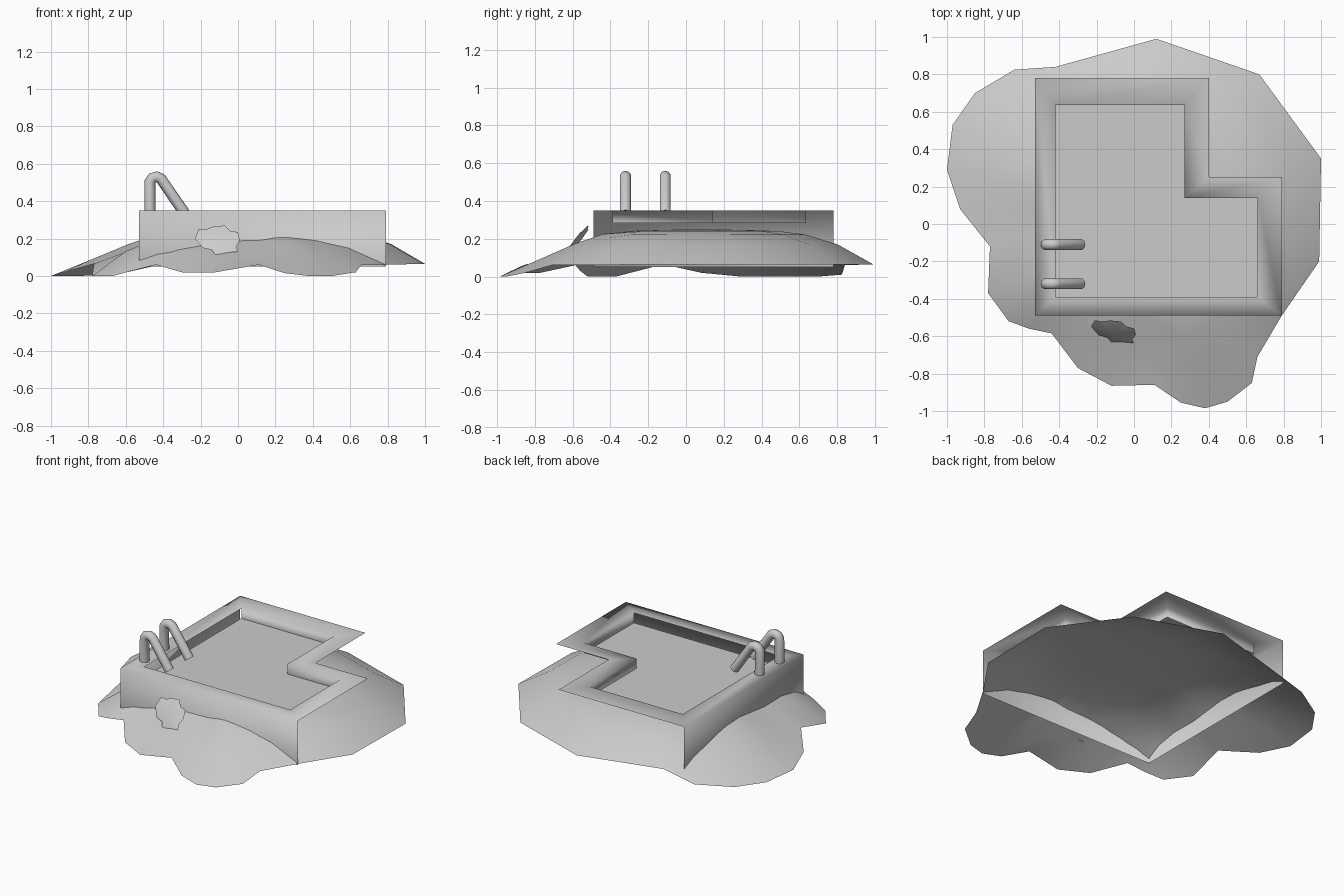
import bpy, math
from mathutils import Vector

if "Cube" in bpy.data.objects:
    bpy.data.objects.remove(bpy.data.objects["Cube"])


def make(name, verts, faces, smooth=True):
    me = bpy.data.meshes.new(name)
    me.from_pydata(verts, [], faces)
    me.update()
    ob = bpy.data.objects.new(name, me)
    bpy.context.collection.objects.link(ob)
    for p in me.polygons:
        p.use_smooth = smooth
    return ob


# Ground mound: border points (x, y, z, steepness of inner slope), counter-clockwise
border = [
    (1, .35, .065, 0), (.67, .80, .065, 0), (.12, .99, .065, 0), (-.42, .84, .06, 0),
    (-.64, .825, .01, .6), (-.85, .70, 0, 1), (-.97, .53, 0, 1), (-1, .29, 0, 1),
    (-.93, .08, .02, 1), (-.77, -.12, .065, .5), (-.78, -.37, 0, .5),
    (-.67, -.52, 0, .4), (-.56, -.56, .03, .3), (-.44, -.585, .06, .25),
    (-.30, -.77, .02, .7), (-.12, -.865, .02, .9), (.11, -.86, .06, .8),
    (.25, -.955, .015, 1), (.38, -.985, 0, 1), (.50, -.95, 0, 1),
    (.63, -.85, .02, .8), (.66, -.71, .06, .4), (.79, -.49, .06, 0), (.99, -.20, .065, 0),
]
cx, cy, top = .10, .05, .25
# rings: (scale, height on gentle side, height on steep side)
rings = [(.3, .247, .243), (.47, .24, .226), (.62, .222, .172), (.8, .17, .09)]
n = len(border)
verts = [(cx, cy, top)]
for s, h0, h1 in rings:
    verts += [(cx + (x - cx) * s, cy + (y - cy) * s, h0 + (h1 - h0) * w) for x, y, z, w in border]
verts += [b[:3] for b in border]
faces = [(0, 1 + i, 1 + (i + 1) % n) for i in range(n)]
for r in range(len(rings)):
    a, b = 1 + r * n, 1 + (r + 1) * n
    faces += [(a + i, b + i, b + (i + 1) % n, a + (i + 1) % n) for i in range(n)]
make("ground_mound", verts, faces)

# Pool basin: L-shaped rim, inner walls on the back and right, outer walls on the front and left
outer = [(-.53, -.49), (.79, -.49), (.79, .25), (.40, .25), (.40, .78), (-.53, .78)]
inner = [(-.42, -.39), (.66, -.39), (.66, .14), (.27, .14), (.27, .635), (-.42, .635)]
RIM, WATER, BASE = .35, .283, .05
verts = ([(x, y, RIM) for x, y in outer] + [(x, y, RIM) for x, y in inner]
         + [(x, y, WATER) for x, y in inner] + [(x, y, BASE) for x, y in outer])
faces = []
for i in range(6):
    j = (i + 1) % 6
    faces.append((i, j, 6 + j, 6 + i))
    if i in (1, 2, 3, 4):
        faces.append((6 + i, 6 + j, 12 + j, 12 + i))
    else:
        faces.append((18 + i, 18 + j, j, i))
make("pool_basin", verts, faces)

# Water surface
make("water", [(x, y, WATER) for x, y in inner], [tuple(range(6))], False)

# Ladder rails
path = [(-.47, .34), (-.47, .505), (-.458, .523), (-.435, .53), (-.412, .52), (-.285, .335)]
for k, y in enumerate((-.11, -.32)):
    cu = bpy.data.curves.new("ladder_rail", "CURVE")
    cu.dimensions = "3D"
    cu.bevel_depth = .03
    cu.bevel_resolution = 3
    cu.use_fill_caps = True
    sp = cu.splines.new("POLY")
    sp.points.add(len(path) - 1)
    for p, (x, z) in zip(sp.points, path):
        p.co = (x, y, z, 1)
    sp.use_smooth = True
    ob = bpy.data.objects.new("ladder_rail_%d" % (k + 1), cu)
    bpy.context.collection.objects.link(ob)

# Ragged patch leaning on the front slope
outline = [(-.23, .20), (-.19, .15), (-.14, .14), (-.12, .11), (-.06, .125), (0, .13),
           (-.01, .155), (.01, .19), (0, .235), (-.04, .24), (-.07, .27), (-.13, .265),
           (-.17, .25), (-.21, .25)]
m = len(outline)
verts = [(-.11, -.59, .195)]
verts += [(x, -.515 - (.27 - z) * .75 - .15 * (x + .11), z) for x, z in outline]
make("ragged_patch", verts, [(0, 1 + i, 1 + (i + 1) % m) for i in range(m)])
